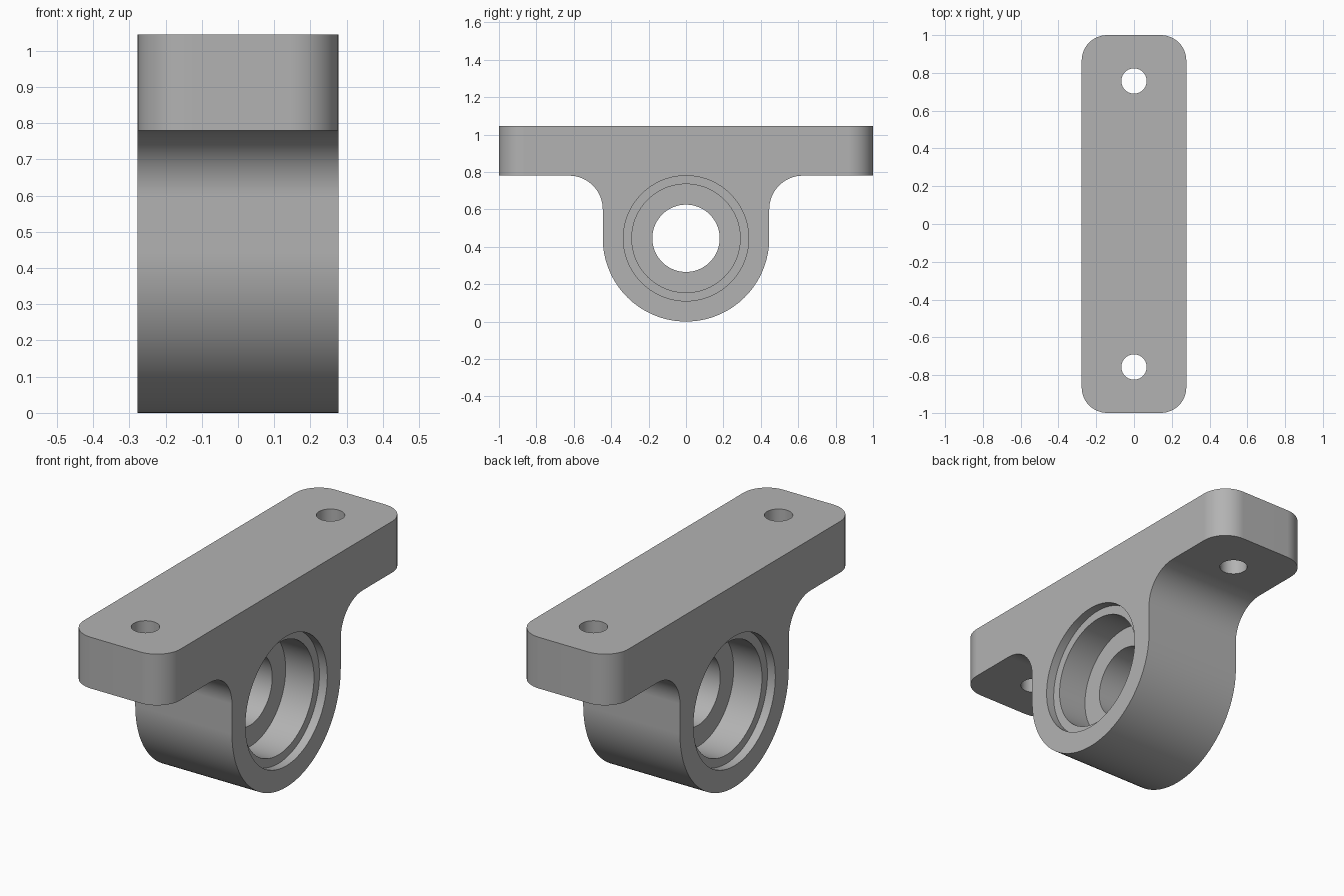
import bpy, bmesh
from math import sin, cos, pi, radians
from mathutils import Matrix

if "Cube" in bpy.data.objects:
    bpy.data.objects.remove(bpy.data.objects["Cube"])

HALF_W = 0.277            # half thickness along x
TOP, UNDER = 1.045, 0.78  # mounting plate heights
R = 0.445                 # bearing boss radius and centre height
FILLET = 0.18
CORNER = 0.135

grey = bpy.data.materials.new("machined_grey")
grey.use_nodes = True
colour = (0.45, 0.45, 0.45, 1)
grey.diffuse_color = colour
grey.node_tree.nodes["Principled BSDF"].inputs["Base Color"].default_value = colour


def make_object(name, bm):
    bmesh.ops.recalc_face_normals(bm, faces=bm.faces[:])
    mesh = bpy.data.meshes.new(name)
    bm.to_mesh(mesh)
    bm.free()
    mesh.materials.append(grey)
    obj = bpy.data.objects.new(name, mesh)
    bpy.context.collection.objects.link(obj)
    return obj


def arc(cy, cz, r, a0, a1, n):
    """Points of a circular arc in the y-z plane, angles in degrees."""
    angles = [radians(a0 + (a1 - a0) * i / n) for i in range(n + 1)]
    return [(cy + r * cos(a), cz + r * sin(a)) for a in angles]


# Bracket body: half outline mirrored, then extruded across x
half = arc(0, R, R, -90, 0, 32)
half += arc(R + FILLET, UNDER - FILLET, FILLET, 180, 90, 16)
half += [(1, UNDER), (1, TOP)]
outline = half + [(-y, z) for y, z in reversed(half[1:])]

bm = bmesh.new()
face = bm.faces.new([bm.verts.new((-HALF_W, y, z)) for y, z in outline])
extruded = bmesh.ops.extrude_face_region(bm, geom=[face])
bmesh.ops.translate(bm, vec=(2 * HALF_W, 0, 0),
                    verts=[g for g in extruded["geom"] if isinstance(g, bmesh.types.BMVert)])

# Rounded vertical corners of the plate
corners = [e for e in bm.edges
           if all(abs(v.co.y) > 0.99 for v in e.verts)
           and abs(e.verts[0].co.z - e.verts[1].co.z) > 0.1]
bmesh.ops.bevel(bm, geom=corners, offset=CORNER, segments=12, profile=0.5,
                affect='EDGES')
bracket = make_object("bearing_bracket", bm)

# Stepped bore cutter: the same steps on both sides of a central web
steps = [(0, 0.18), (0.07, 0.18), (0.07, 0.29), (0.232, 0.29),
         (0.232, 0.335), (0.35, 0.335)]
side = steps[1:] + [(0.35, 0)]
profile = [(-x, r) for x, r in reversed(side)] + side
bm = bmesh.new()
verts = [bm.verts.new((x, 0, R + r)) for x, r in profile]
edges = [bm.edges.new(pair) for pair in zip(verts, verts[1:])]
bmesh.ops.spin(bm, geom=verts + edges, cent=(0, 0, R), axis=(1, 0, 0),
               angle=2 * pi, steps=72)
bmesh.ops.remove_doubles(bm, verts=bm.verts[:], dist=0.0001)
cutters = [make_object("bore_cutter", bm)]

# Bolt hole cutters
for y in (-0.757, 0.757):
    bm = bmesh.new()
    bmesh.ops.create_cone(bm, cap_ends=True, segments=40, radius1=0.067,
                          radius2=0.067, depth=0.6,
                          matrix=Matrix.Translation((0, y, 0.9)))
    cutters.append(make_object("bolt_hole_cutter", bm))

# Cut the holes
bpy.context.view_layer.objects.active = bracket
for obj in bpy.context.selected_objects:
    obj.select_set(False)
bracket.select_set(True)
for cutter in cutters:
    mod = bracket.modifiers.new("cut", 'BOOLEAN')
    mod.operation = 'DIFFERENCE'
    mod.solver = 'EXACT'
    mod.object = cutter
    bpy.ops.object.modifier_apply(modifier=mod.name)
    bpy.data.objects.remove(cutter)

# Smooth curved walls, crisp edges
bpy.ops.object.shade_smooth_by_angle(angle=radians(30))
weighted = bracket.modifiers.new("flat_faces", 'WEIGHTED_NORMAL')
weighted.keep_sharp = True
